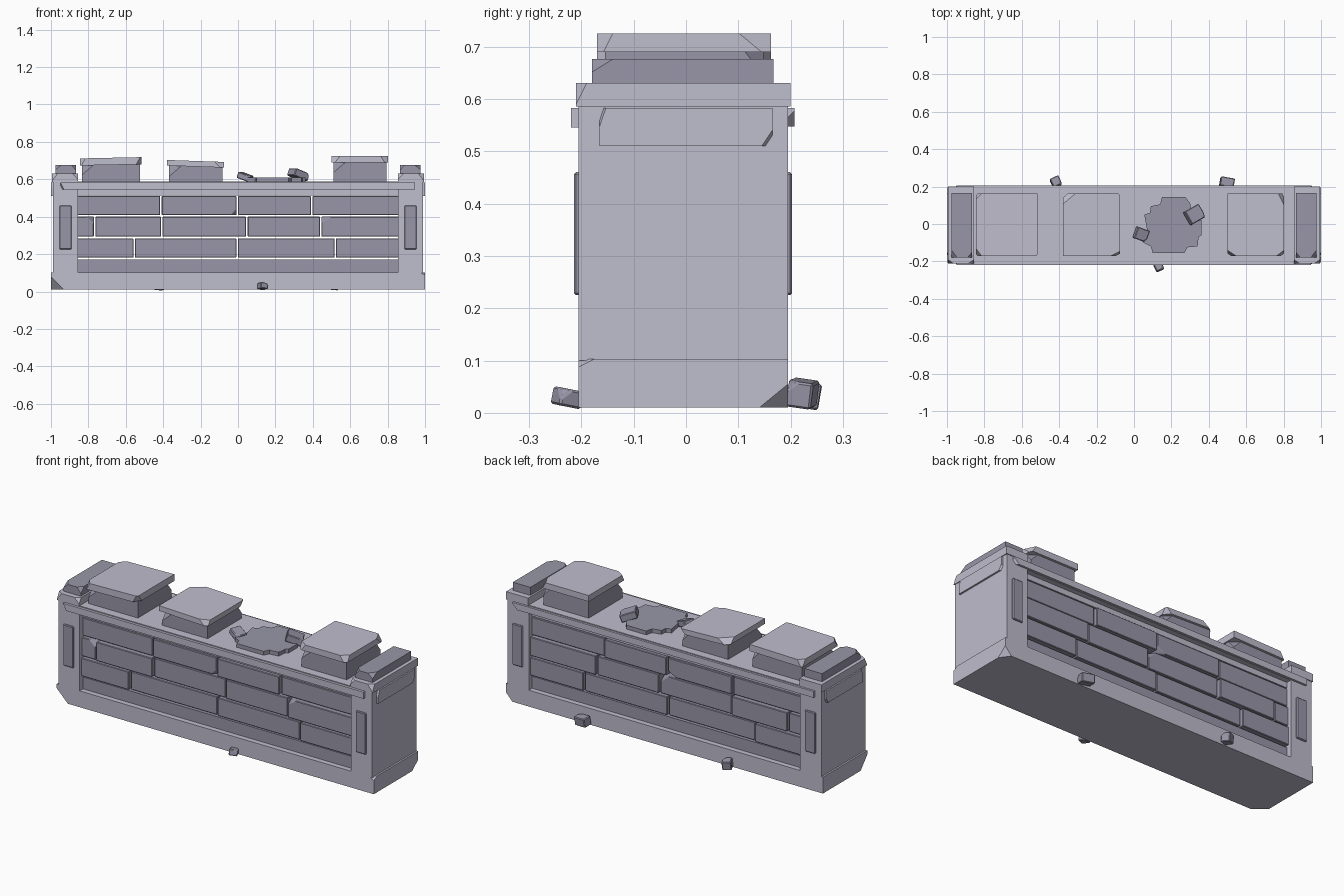
import bpy, bmesh
from math import radians
from mathutils import Vector, Matrix

if "Cube" in bpy.data.objects:
    bpy.data.objects.remove(bpy.data.objects["Cube"])


def material(name, rgb):
    m = bpy.data.materials.new(name)
    m.diffuse_color = (*rgb, 1)
    m.use_nodes = True
    m.node_tree.nodes["Principled BSDF"].inputs["Base Color"].default_value = m.diffuse_color
    return m


LIGHT = material("light_stone", (0.52, 0.51, 0.61))
DARK = material("dark_stone", (0.315, 0.305, 0.39))


def finish(name, bm, mat, bevel=0.0):
    bmesh.ops.recalc_face_normals(bm, faces=bm.faces[:])
    me = bpy.data.meshes.new(name)
    bm.to_mesh(me)
    bm.free()
    me.materials.append(mat)
    ob = bpy.data.objects.new(name, me)
    bpy.context.scene.collection.objects.link(ob)
    if bevel:
        m = ob.modifiers.new("worn_edge", "BEVEL")
        m.width = bevel
        m.segments = 1
    return ob


def block(name, x, y, z, chips=(), rot=(0, 0, 0), bevel=0.0, mat=LIGHT):
    """Stone block from ranges; each chip = (corner signs, cut lengths)."""
    lo, hi = Vector((x[0], y[0], z[0])), Vector((x[1], y[1], z[1]))
    half, mid = (hi - lo) / 2, (hi + lo) / 2
    bm = bmesh.new()
    bmesh.ops.create_cube(bm, size=2)
    bmesh.ops.scale(bm, vec=half, verts=bm.verts)
    for s, d in chips:
        corner = Vector([s[i] * half[i] for i in range(3)])
        n = Vector([s[i] / d[i] for i in range(3)])
        bmesh.ops.bisect_plane(bm, geom=bm.verts[:] + bm.edges[:] + bm.faces[:],
                               plane_co=corner - Vector((s[0] * d[0], 0, 0)),
                               plane_no=n.normalized(), clear_outer=True)
        bmesh.ops.holes_fill(bm, edges=bm.edges[:], sides=0)
    for axis, a in zip("XYZ", rot):
        bmesh.ops.rotate(bm, verts=bm.verts, cent=(0, 0, 0),
                         matrix=Matrix.Rotation(radians(a), 3, axis))
    bmesh.ops.translate(bm, verts=bm.verts, vec=mid)
    return finish(name, bm, mat, bevel)


Y = (-0.205, 0.195)

# Base course and top slab
block("base", (-1, 1), Y, (0.01, 0.103),
      [((-1, -1, -1), (.07, .06, .07)), ((1, 1, -1), (.04, .055, .045)),
       ((1, -1, 1), (.03, .03, .015))])
block("top_slab", (-0.99, 0.99), Y, (0.545, 0.588))

# End pillars, plaques and stepped end caps
for s, side in ((-1, "left"), (1, "right")):
    def xr(a, b):
        return tuple(sorted((s * a, s * b)))
    block(side + "_pillar", xr(0.855, 0.99), Y, (0.1, 0.588))
    for face, y in (("front", (-0.214, -0.2)), ("back", (0.19, 0.203))):
        block(f"{side}_{face}_plaque", xr(0.89, 0.955), y, (0.225, 0.46), bevel=0.004, mat=DARK)
    block(side + "_end_trim", xr(0.96, 1.0), (-0.165, 0.165), (0.51, 0.583),
          [((s, 1, -1), (.03, .02, .03)), ((s, -1, 1), (.03, .012, .035))])
    block(side + "_end_cap_lower", xr(0.855, 0.995), (-0.21, 0.2), (0.586, 0.63),
          [((s, -1, 1), (.03, .02, .04)), ((-s, -1, 1), (.03, .02, .03))])
    block(side + "_end_cap_upper", xr(0.865, 0.975), (-0.18, 0.167), (0.626, 0.676),
          [((s, -1, 1), (.03, .04, .025)), ((-s, -1, 1), (.025, .03, .03))], mat=DARK)

# Cornice strips along both long faces
block("front_cornice", (-0.95, 0.945), (-0.22, -0.2), (0.545, 0.583),
      [((-1, -1, -1), (.02, .04, .04))])
block("back_cornice", (-0.95, 0.95), (0.19, 0.207), (0.547, 0.583),
      [((1, 1, -1), (.03, .03, .03))])

# Recessed courses: plain strips above and below, open-jointed bricks between
block("lower_course", (-0.857, 0.857), (-0.175, 0.165), (0.1, 0.171), mat=DARK)
block("upper_course", (-0.857, 0.857), (-0.175, 0.165), (0.514, 0.55))
rows = [((0.181, 0.284), (-0.862, -0.555, -0.005, 0.52, 0.862)),
        ((0.293, 0.4), (-0.862, -0.767, -0.408, 0.048, 0.442, 0.862)),
        ((0.408, 0.51), (-0.862, -0.412, -0.003, 0.394, 0.862))]
brick_chips = {(1, 0): [((1, -1, 1), (.04, .05, .035))],
               (1, 4): [((-1, -1, 1), (.05, .05, .03))],
               (2, 1): [((1, -1, -1), (.03, .04, .035)), ((1, 1, -1), (.05, .04, .03))],
               (1, 2): [((1, 1, 1), (.05, .05, .04))]}
for r, (z, xs) in enumerate(rows):
    for i in range(len(xs) - 1):
        off = 0.006 * ((i * 2 + r) % 3 - 1)
        block(f"brick_{r}_{i}", (xs[i] + 0.004, xs[i + 1] - 0.004),
              (-0.182 + off, 0.172 - off), z, brick_chips.get((r, i), ()),
              bevel=0.003, mat=DARK)

# Three standing merlons, each a block under a slightly tilted cap
merlons = [(-0.845, -0.515, 0.677, 0.715, -1.2,
            [((-1, -1, 1), (.03, .04, .05)), ((1, -1, -1), (.03, .04, .05)),
             ((-1, 1, 1), (.03, .03, .05))]),
           (-0.38, -0.075, 0.668, 0.698, 2,
            [((-1, 1, 1), (.065, .055, .05)), ((1, -1, 1), (.05, .025, .05)),
             ((1, 1, -1), (.03, .035, .04))]),
           (0.5, 0.802, 0.69, 0.725, 0,
            [((-1, -1, 1), (.045, .03, .06)), ((1, -1, 1), (.04, .03, .06)),
             ((1, 1, 1), (.03, .06, .05))])]
for k, (a, b, z0, z1, tilt, chips) in enumerate(merlons, 1):
    block(f"merlon_{k}", (a + 0.01, b - 0.008), (-0.155, 0.148), (0.58, z0 + 0.006),
          [((-1, -1, 1), (.07, .05, .06)), ((1, 1, 1), (.05, .04, .05))], mat=DARK)
    block(f"merlon_cap_{k}", (a, b), (-0.17, 0.162), (z0, z1), chips, rot=(0, tilt, 0))

# Broken merlon stump from a ragged outline
outline = [(.05, -.1), (.09, -.12), (.10, -.155), (.27, -.155), (.285, -.125), (.34, -.12),
           (.345, -.07), (.36, -.06), (.36, .02), (.31, .06), (.30, .11), (.275, .145),
           (.15, .145), (.14, .105), (.09, .095), (.085, .06), (.055, .05), (.07, -.03)]
bm = bmesh.new()
f = bm.faces.new([bm.verts.new((x, y, 0.58)) for x, y in outline])
top = bmesh.ops.extrude_face_region(bm, geom=[f])["geom"]
bmesh.ops.translate(bm, vec=(0, 0, 0.03), verts=[v for v in top if isinstance(v, bmesh.types.BMVert)])
finish("broken_merlon", bm, DARK)

# Loose rubble on top and on the ground: centre, size, rotation
rubble = [((.038, -.055, .613), (.07, .065, .034), (0, 20, -20)),
          ((.323, .05, .625), (.09, .08, .042), (0, 20, 30)),
          ((.132, -.227, .029), (.045, .047, .034), (-10, 5, 25)),
          ((-.418, .225, .035), (.05, .05, .05), (-8, 6, 25)),
          ((.497, .222, .037), (.075, .05, .05), (-8, 5, -10))]
for k, (c, d, rot) in enumerate(rubble, 1):
    rng = [(c[i] - d[i] / 2, c[i] + d[i] / 2) for i in range(3)]
    block(f"rubble_{k}", *rng, [((1, -1, 1), (.02, .02, .02))], rot=rot, bevel=0.004, mat=DARK)
